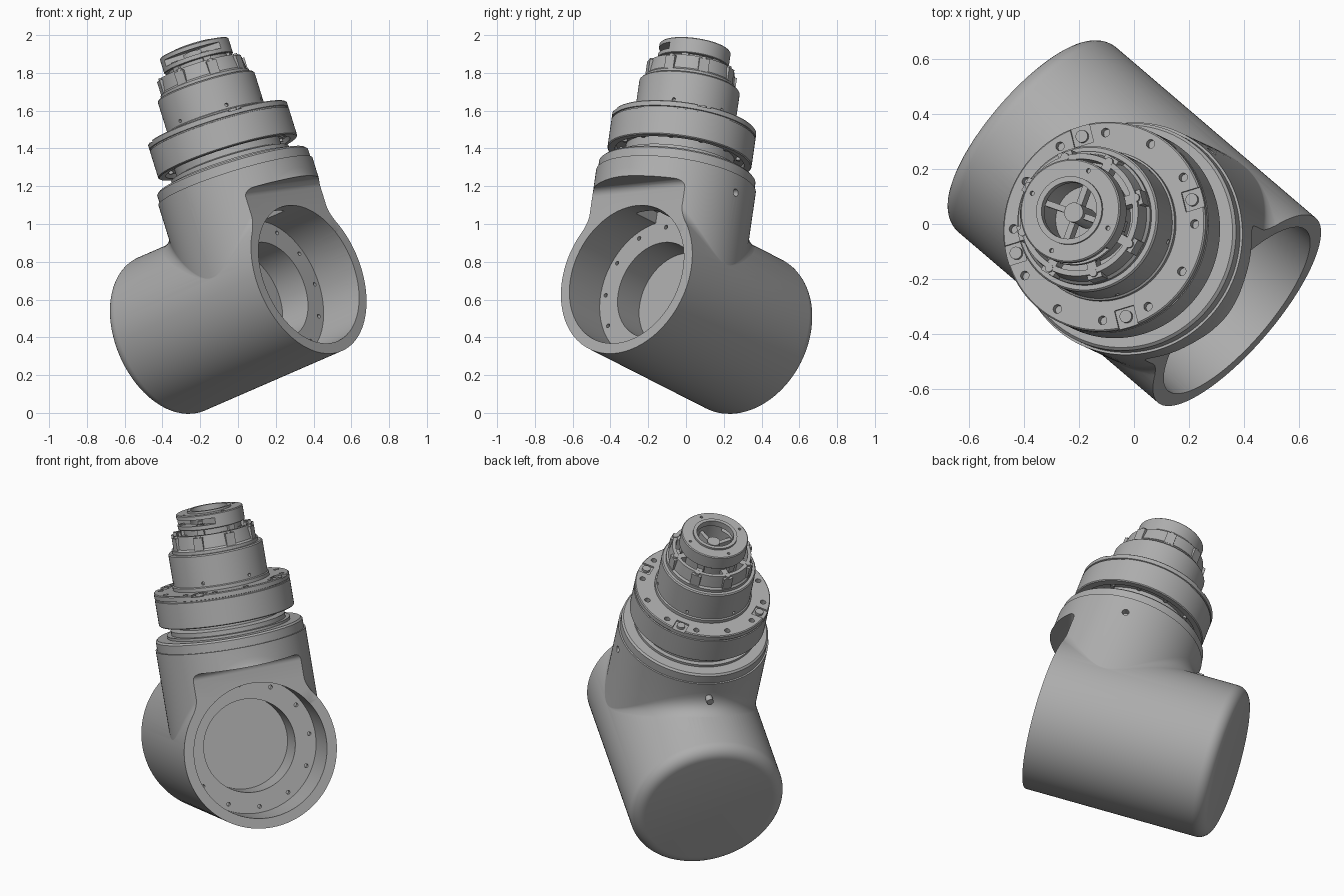
import bpy, bmesh, math
from mathutils import Matrix, Vector

if "Cube" in bpy.data.objects:
    bpy.data.objects.remove(bpy.data.objects["Cube"])

# Local frame: x along the housing towards its opening, z along the tower
bore_axis = Vector((0.722, -0.617, 0.314)).normalized()
tower_axis = Vector((-0.31, 0.15, 0.939))
tower_axis = (tower_axis - bore_axis * tower_axis.dot(bore_axis)).normalized()
side_axis = tower_axis.cross(bore_axis)
FRAME = Matrix((bore_axis, side_axis, tower_axis)).transposed().to_4x4()
FRAME.translation = (0.187, -0.154, 0.652)
TO_X = Matrix.Rotation(math.pi / 2, 4, 'Y')
SETBACK = Matrix.Translation((-0.027, 0, 0))

grey = bpy.data.materials.new("machined_grey")
grey.use_nodes = True
grey.diffuse_color = (0.42, 0.42, 0.42, 1)
grey.node_tree.nodes["Principled BSDF"].inputs["Base Color"].default_value = grey.diffuse_color


def finish(name, bm):
    bmesh.ops.recalc_face_normals(bm, faces=bm.faces)
    mesh = bpy.data.meshes.new(name)
    bm.to_mesh(mesh)
    bm.free()
    mesh.materials.append(grey)
    obj = bpy.data.objects.new(name, mesh)
    bpy.context.collection.objects.link(obj)
    obj.matrix_world = FRAME
    return obj


def lathe(name, profile, steps=96, closed=False, turn=None):
    """Revolve (radius, height) points about local z."""
    bm = bmesh.new()
    pts = [bm.verts.new((r, 0, h)) for r, h in profile]
    pairs = list(zip(pts, pts[1:])) + ([(pts[-1], pts[0])] if closed else [])
    edges = [bm.edges.new(p) for p in pairs]
    bmesh.ops.spin(bm, geom=pts + edges, cent=(0, 0, 0), axis=(0, 0, 1),
                   angle=math.tau, steps=steps)
    bmesh.ops.remove_doubles(bm, verts=bm.verts, dist=0.00005)
    if turn:
        bmesh.ops.transform(bm, matrix=turn, verts=bm.verts)
    return finish(name, bm)


def boxes(name, size, centre, angles, round_edge=0):
    """Identical boxes placed around the tower axis."""
    bm = bmesh.new()
    for a in angles:
        m = Matrix.Rotation(math.radians(a), 4, 'Z') @ Matrix.Translation(centre)
        bmesh.ops.create_cube(bm, size=1, matrix=m @ Matrix.Diagonal((*size, 1)))
    if round_edge:
        bmesh.ops.bevel(bm, geom=bm.edges[:], offset=round_edge, segments=6,
                        profile=0.5, affect='EDGES')
    return finish(name, bm)


def pegs(name, r, length, centre, angles, tilt=Matrix(), turn=Matrix()):
    """Identical round pegs placed around the tower axis."""
    bm = bmesh.new()
    for a in angles:
        m = Matrix.Rotation(math.radians(a), 4, 'Z') @ Matrix.Translation(centre)
        bmesh.ops.create_cone(bm, cap_ends=True, segments=20, radius1=r, radius2=r,
                              depth=length, matrix=turn @ m @ tilt)
    return finish(name, bm)


def boolean(obj, tool, operation='DIFFERENCE'):
    mod = obj.modifiers.new("cut", 'BOOLEAN')
    mod.operation, mod.object, mod.solver = operation, tool, 'EXACT'
    bpy.context.view_layer.objects.active = obj
    bpy.ops.object.modifier_apply(modifier=mod.name)
    bpy.data.objects.remove(tool)


# Housing: closed barrel with a rounded rear edge
R, FRONT, BACK, FILLET = 0.442, 0.26, -0.815, 0.07
barrel = [(0, BACK)]
for i in range(9):
    a = i / 8 * math.pi / 2
    barrel.append((R - FILLET + FILLET * math.sin(a), BACK + FILLET - FILLET * math.cos(a)))
barrel += [(R, FRONT), (0, FRONT)]
housing = lathe("housing", barrel, steps=128, turn=TO_X)

# Tower stub, flaring smoothly onto the barrel
RT, FLARE, N = 0.427, 0.11, 128


def saddle(r, a):
    return math.sqrt(max(0, R * R - (r * math.sin(a)) ** 2))


bm = bmesh.new()
loops = []
for i in range(N):
    a = math.tau * i / N
    f = FLARE * max(0.01, math.cos(a) ** 2)
    corner = Vector((RT, saddle(RT, a)))
    top = corner + Vector((0, f))
    foot = Vector((RT + f, saddle(RT + f, a) - 0.002))
    section = [Vector((0.3, 0.01)), foot - Vector((0.04, 0.04))]
    for k in range(9):
        t = k / 8
        section.append(foot * (1 - t) ** 2 + corner * 2 * t * (1 - t) + top * t * t)
    section.append(Vector((RT, 0.615)))
    loops.append([bm.verts.new((p.x * math.cos(a), p.x * math.sin(a), p.y)) for p in section])
for a, b in zip(loops, loops[1:] + loops[:1]):
    for k in range(len(a) - 1):
        bm.faces.new((a[k], b[k], b[k + 1], a[k + 1]))
bm.faces.new([l[0] for l in loops])
bm.faces.new([l[-1] for l in loops])
bmesh.ops.transform(bm, matrix=SETBACK, verts=bm.verts)
boolean(housing, finish("tower_stub", bm), 'UNION')

# Flat front face with rounded ledge, stepped bore, ceiling slot and screw holes
boolean(housing, boxes("front_cut", (0.6, 1.4, 1.2), (FRONT + 0.3, 0, -0.1), [0], 0.04))
boolean(housing, lathe("bore", [(0, -0.185), (0.265, -0.185), (0.265, 0), (0.385, 0),
                                (0.385, 0.4), (0, 0.4)], turn=TO_X))
boolean(housing, boxes("ceiling_slot", (0.17, 0.15, 0.2), (0.085, 0, 0.34), [0]))
boolean(housing, pegs("flange_holes", 0.011, 0.06, (0.35, 0, 0), range(0, 360, 30), turn=TO_X))
boolean(housing, pegs("side_holes", 0.02, 0.08, (RT, 0, 0.515), (90, 180, 270),
                      tilt=TO_X, turn=SETBACK))

# Everything above sits on the set back tower axis
FRAME = FRAME @ SETBACK @ Matrix.Translation((0, 0, -0.025))

# Collar and neck between housing and joint ring
lathe("collar", [(0, 0.63), (0.418, 0.63), (0.418, 0.69), (0.408, 0.70),
                 (0.35, 0.70), (0.35, 0.715), (0, 0.715)])
lathe("neck", [(0, 0.70), (0.325, 0.70), (0.325, 0.74), (0.29, 0.75), (0.29, 0.82), (0, 0.82)])

# Joint ring with seam, recessed underside, screw holes and pads
ring = lathe("joint_ring", [(0, 0.80), (0.34, 0.80), (0.345, 0.775), (0.38, 0.775), (0.385, 0.78),
                            (0.385, 0.925), (0.379, 0.927), (0.379, 0.933), (0.385, 0.935),
                            (0.385, 0.96), (0.38, 0.965), (0, 0.965)], steps=128)
boolean(ring, pegs("ring_holes", 0.016, 0.06, (0.345, 0, 0.965), range(10, 360, 30)))
pads = range(55, 360, 90)
boolean(ring, boxes("pad_pockets", (0.075, 0.075, 0.02), (0.35, 0, 0.965), pads))
pegs("pad_screws", 0.023, 0.03, (0.345, 0, 0.955), pads)
pegs("under_screws", 0.012, 0.02, (0.315, 0, 0.795), range(0, 360, 30))

# Motor body
body = lathe("motor_body", [(0, 0.95), (0.275, 0.95), (0.275, 0.985), (0.268, 0.99),
                            (0.268, 1.165), (0.262, 1.172), (0, 1.172)])
boolean(body, pegs("body_holes", 0.009, 0.04, (0.268, 0, 1.01), range(25, 360, 60), tilt=TO_X))

# Ribbed crown around an inner sleeve
lathe("crown_wall", [(0.205, 1.16), (0.245, 1.16), (0.245, 1.19), (0.235, 1.20),
                     (0.225, 1.275), (0.205, 1.275)], closed=True)
ribs = range(10, 360, 45)
boxes("crown_ribs", (0.04, 0.055, 0.10), (0.222, 0, 1.215), ribs)
boxes("crown_bridges", (0.08, 0.035, 0.07), (0.185, 0, 1.235), ribs)
pegs("crown_screws", 0.015, 0.03, (0.222, 0, 1.262), ribs)
lathe("inner_sleeve", [(0.12, 1.16), (0.165, 1.16), (0.165, 1.30), (0.12, 1.30)], closed=True)
boxes("cap_posts", (0.03, 0.04, 0.08), (0.165, 0, 1.29), range(25, 360, 60))

# Cap with raised lip and one wide slot facing forward
cap = lathe("cap", [(0.12, 1.30), (0.187, 1.30), (0.19, 1.303), (0.19, 1.38), (0.185, 1.385),
                    (0.125, 1.385), (0.125, 1.397), (0.105, 1.397), (0.105, 1.36), (0.12, 1.35)],
            closed=True)
boolean(cap, boxes("cap_slot", (0.12, 0.4, 0.035), (0.17, 0, 1.342), [-60]))
boolean(cap, pegs("cap_holes", 0.008, 0.03, (0.16, 0, 1.385), range(15, 360, 90)))

# Hub and spokes inside the cap
lathe("hub", [(0, 1.16), (0.036, 1.16), (0.036, 1.34), (0, 1.34)])
boxes("hub_spokes", (0.11, 0.022, 0.05), (0.07, 0, 1.29), range(20, 360, 90))

# Smooth shading with sharp edges kept
bpy.context.view_layer.update()
for obj in bpy.context.scene.objects:
    if obj.type == 'MESH':
        bpy.ops.object.select_all(action='DESELECT')
        obj.select_set(True)
        bpy.context.view_layer.objects.active = obj
        bpy.ops.object.shade_smooth_by_angle(angle=math.radians(30))
